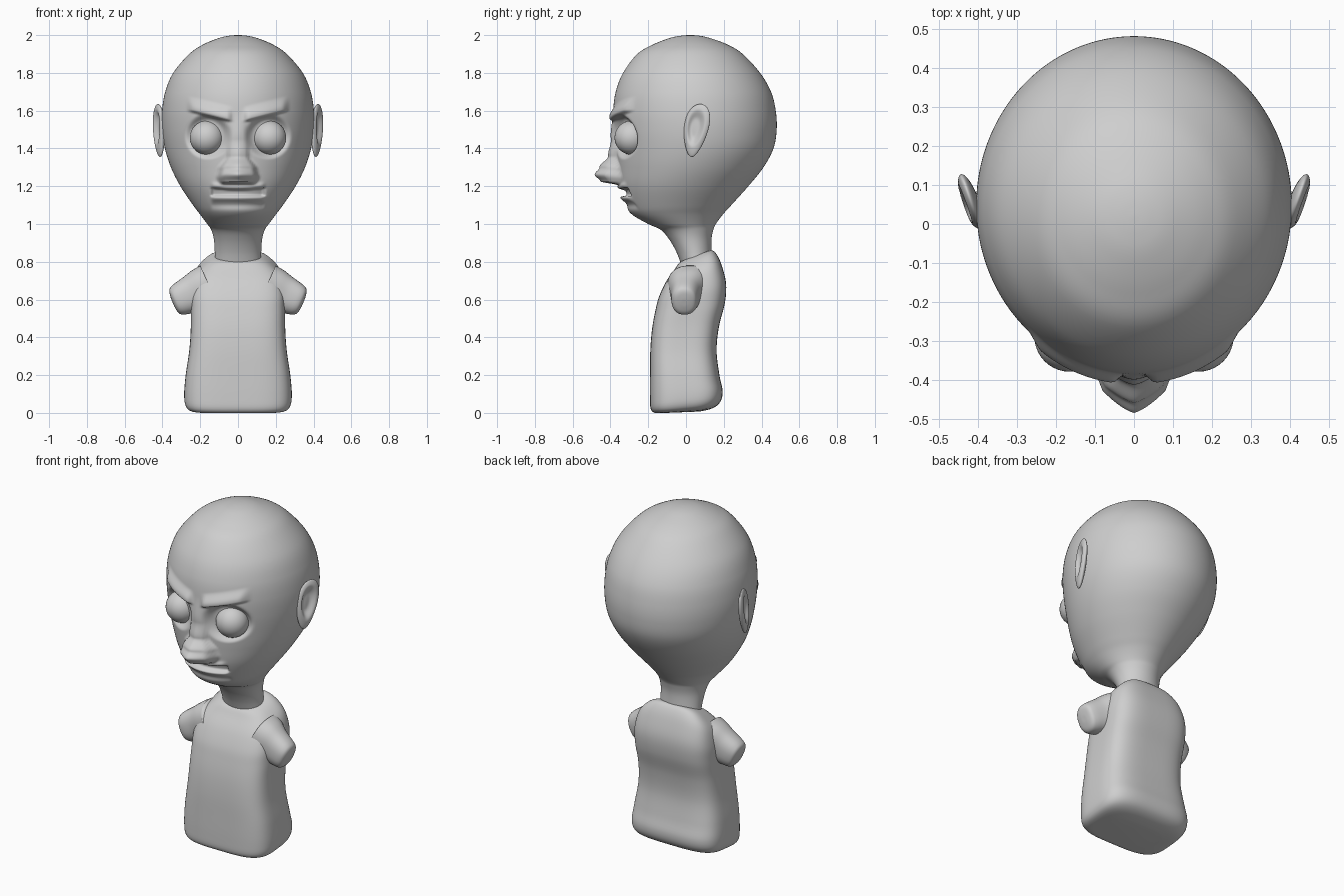
import bpy, bmesh, math
from mathutils import Vector

grey = bpy.data.materials.new("matte grey")
grey.diffuse_color = (0.62, 0.62, 0.62, 1)


def finish(name, bm):
    bmesh.ops.recalc_face_normals(bm, faces=bm.faces)
    for f in bm.faces:
        f.smooth = True
    me = bpy.data.meshes.new(name)
    bm.to_mesh(me)
    bm.free()
    me.materials.append(grey)
    ob = bpy.data.objects.new(name, me)
    bpy.context.collection.objects.link(ob)
    return ob


def loft(name, rings):
    bm = bmesh.new()
    vs = [[bm.verts.new(p) for p in r] for r in rings]
    n = len(vs[0])
    for a, b in zip(vs, vs[1:]):
        for i in range(n):
            j = (i + 1) % n
            bm.faces.new((a[i], a[j], b[j], b[i]))
    bm.faces.new(vs[0])
    bm.faces.new(vs[-1])
    return finish(name, bm)


def smooth_path(keys, step):
    # Catmull-Rom through key sections
    out = []
    for k in range(len(keys) - 1):
        p0, p1 = keys[max(k - 1, 0)], keys[k]
        p2, p3 = keys[k + 1], keys[min(k + 2, len(keys) - 1)]
        n = max(4, math.ceil(abs(p2[0] - p1[0]) / step))
        for s in range(n):
            t = s / n
            out.append([0.5 * (2 * b + (c - a) * t + (2 * a - 5 * b + 4 * c - d) * t * t
                               + (3 * b - a - 3 * c + d) * t ** 3)
                        for a, b, c, d in zip(p0, p1, p2, p3)])
    out.append(list(keys[-1]))
    return out


def spow(v, e):
    return math.copysign(abs(v) ** e, v)


def section(z, hw, yf, yb, tilt, power, n):
    yc, hd = (yf + yb) / 2, (yb - yf) / 2
    pts = []
    for i in range(n):
        a = 2 * math.pi * i / n
        x, dy = hw * spow(math.cos(a), power), hd * spow(math.sin(a), power)
        pts.append(Vector((x, yc + dy, z + tilt * dy)))
    return pts


def ss(a, b, t):
    t = min(1, max(0, (t - a) / (b - a)))
    return t * t * (3 - 2 * t)


def lerp(table, z):
    for (z0, v0), (z1, v1) in zip(table, table[1:]):
        if z0 <= z <= z1:
            return v0 + (v1 - v0) * ss(z0, z1, z)
    return 0


NOSE_H = [(1.205, 0), (1.225, 0.095), (1.262, 0.122), (1.3, 0.093), (1.36, 0.042), (1.45, 0.02), (1.6, 0)]
NOSE_W = [(1.2, 0.085), (1.25, 0.102), (1.29, 0.095), (1.36, 0.055), (1.5, 0.042), (1.61, 0.035)]


def face_relief(x, z):
    """Forward relief of the face: brow, sockets, nose and mouth."""
    x = abs(x)
    d = 0
    # angry brow ledge
    zb = 1.55 + 0.25 * (x - 0.05)
    d += 0.025 * ss(0.025, 0.055, x) * (1 - ss(0.235, 0.275, x)) \
        * ss(zb - 0.012, zb + 0.006, z) * (1 - ss(zb + 0.015, zb + 0.08, z))
    # eye socket
    r = math.hypot(x - 0.16, z - 1.465)
    d -= 0.035 * (1 - ss(0.08, 0.125, r)) * (1 - ss(zb - 0.015, zb + 0.003, z))
    # nose
    h, w = lerp(NOSE_H, z), lerp(NOSE_W, z)
    if w:
        u = x / w
        d += h * max(0, 1 - 0.5 * min(u, 1.2) ** 1.3) * (1 - ss(0.78, 1.15, u))
    # mouth slot between the lips
    span = 1 - ss(0.125, 0.15, x)
    zt = 1.178 + 0.5 * x * x
    d -= 0.028 * span * ss(1.144, 1.152, z) * (1 - ss(zt, zt + 0.008, z))
    d += 0.012 * span * math.exp(-((z - 1.136) / 0.014) ** 2)
    d += 0.010 * span * math.exp(-((z - zt - 0.018) / 0.014) ** 2)
    d -= 0.008 * span * math.exp(-((z - 1.1) / 0.018) ** 2)
    return d


# head and neck: z, half width, front y, back y
HEAD = [(0.77, 0.125, -0.02, 0.14), (0.85, 0.123, -0.05, 0.135), (0.92, 0.128, -0.09, 0.135),
        (0.97, 0.142, -0.135, 0.145), (1.0, 0.163, -0.2, 0.158), (1.05, 0.2, -0.285, 0.195),
        (1.1, 0.238, -0.32, 0.24), (1.2, 0.305, -0.353, 0.33), (1.3, 0.355, -0.365, 0.41),
        (1.4, 0.387, -0.373, 0.463), (1.5, 0.402, -0.382, 0.48), (1.6, 0.402, -0.385, 0.475),
        (1.7, 0.385, -0.372, 0.45), (1.8, 0.343, -0.333, 0.392), (1.9, 0.258, -0.258, 0.3),
        (1.95, 0.185, -0.175, 0.22), (1.985, 0.1, -0.085, 0.125), (1.997, 0.045, -0.025, 0.07),
        (2.0, 0.004, 0.018, 0.026)]
rings = []
for z, hw, yf, yb in smooth_path(HEAD, 0.006):
    ring = section(z, hw, yf, yb, 0, 1, 208)
    for p in ring:
        if p.y < -0.05 and 1.05 < z < 1.75:
            p.y -= face_relief(p.x, z) * ss(-0.05, -0.15, p.y)
    rings.append(ring)
loft("head", rings)

# torso: z, half width, front y, back y, tilt
TORSO = [(0.003, 0.17, -0.13, 0.07, 0.04), (0.012, 0.245, -0.165, 0.14, 0.08),
         (0.04, 0.277, -0.187, 0.182, 0.1), (0.1, 0.285, -0.191, 0.194, 0.08),
         (0.2, 0.277, -0.191, 0.177, 0.0), (0.33, 0.258, -0.189, 0.162, 0.0),
         (0.45, 0.25, -0.18, 0.175, 0.05), (0.56, 0.25, -0.163, 0.206, 0.12),
         (0.65, 0.248, -0.143, 0.212, 0.2), (0.74, 0.225, -0.105, 0.188, 0.3),
         (0.8, 0.175, -0.06, 0.162, 0.36), (0.828, 0.128, -0.035, 0.138, 0.38),
         (0.832, 0.09, -0.01, 0.11, 0.38)]
loft("torso", [section(z, hw, yf, yb, t, 0.55, 96)
               for z, hw, yf, yb, t in smooth_path(TORSO, 0.02)])

# arm stubs: x, z, half height, half depth, centre y
ARM = [(0.15, 0.665, 0.125, 0.12, 0.02), (0.2, 0.648, 0.115, 0.1, 0.01),
       (0.25, 0.627, 0.1, 0.08, 0.0), (0.315, 0.598, 0.084, 0.068, -0.008),
       (0.338, 0.588, 0.066, 0.054, -0.008), (0.345, 0.584, 0.03, 0.025, -0.008),
       (0.346, 0.584, 0.003, 0.003, -0.008)]
arm_rings = smooth_path(ARM, 0.01)

for side, s in (("right", 1), ("left", -1)):
    up = Vector((0.39 * s, 0, 0.92))
    loft(side + "_arm_stub", [
        [Vector((x * s, y, z)) + up * h * spow(math.sin(a), 0.85)
         + Vector((0, d * spow(math.cos(a), 0.85), 0))
         for a in [2 * math.pi * i / 40 for i in range(40)]]
        for x, z, h, d, y in arm_rings])

    # eyeball
    bm = bmesh.new()
    bmesh.ops.create_uvsphere(bm, u_segments=40, v_segments=24, radius=0.09)
    bmesh.ops.translate(bm, verts=bm.verts, vec=(0.165 * s, -0.288, 1.457))
    finish(side + "_eye", bm)

    # ear: flattened ball with a hollow, flaring outward to the back
    bm = bmesh.new()
    bmesh.ops.create_uvsphere(bm, u_segments=48, v_segments=40, radius=1)
    for v in bm.verts:
        x, y, z = v.co
        if x > 0:
            x -= 1.1 * (1 - ss(0.3, 0.75, math.hypot(y + 0.1, z - 0.1)))
        ly, lz = 0.064 * y * (1 + 0.28 * z), 0.14 * z
        lx = 0.024 * x + 0.32 * ly + 0.04 * lz
        v.co = ((0.418 + lx) * s, 0.053 + ly + 0.16 * lz, 1.495 + lz)
    finish(side + "_ear", bm)
